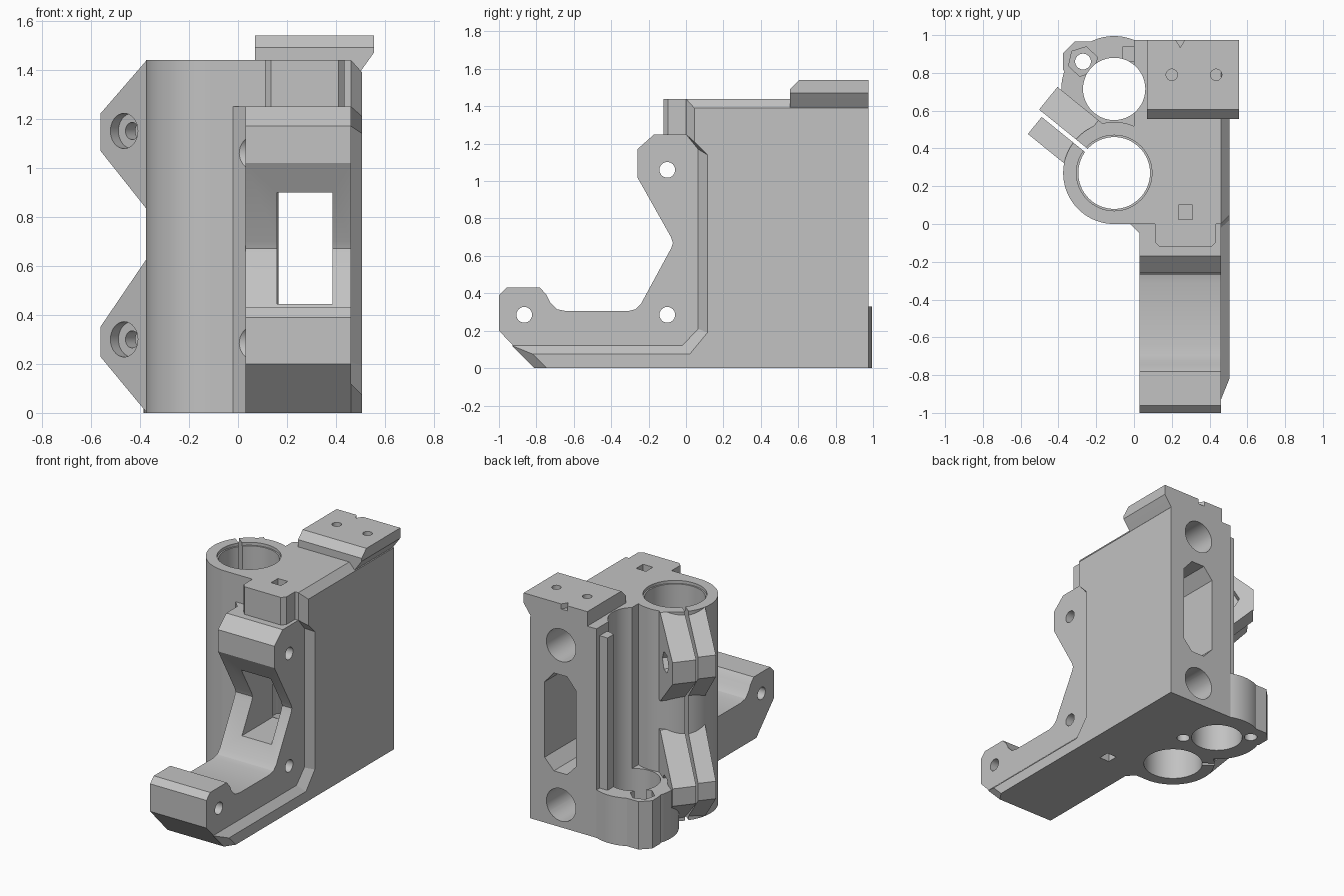
import bpy, bmesh, math
from mathutils import Matrix, Vector

old = bpy.data.objects.get("Cube")
if old:
    bpy.data.objects.remove(old)

grey = bpy.data.materials.new("printed grey")
grey.use_nodes = True
colour = (0.54, 0.54, 0.54, 1)
grey.diffuse_color = colour
grey.node_tree.nodes["Principled BSDF"].inputs["Base Color"].default_value = colour

TUBE = Vector((-0.105, 0.27))
NUT = Vector((-0.105, 0.715))
H = 1.44
GAP = 0.011
# Clamp frame: local x runs outward along the slit, local y towards the front
CLAMP = Matrix.Translation((*TUBE, 0)) @ Matrix.Rotation(math.radians(141), 4, 'Z')


def loft(name, ring_a, ring_b, matrix=None):
    bm = bmesh.new()
    a = [bm.verts.new(p) for p in ring_a]
    b = [bm.verts.new(p) for p in ring_b]
    bm.faces.new(a)
    bm.faces.new(b)
    for i in range(len(a)):
        j = (i + 1) % len(a)
        bm.faces.new((a[i], a[j], b[j], b[i]))
    bmesh.ops.recalc_face_normals(bm, faces=bm.faces)
    if matrix:
        bm.transform(matrix)
    mesh = bpy.data.meshes.new(name)
    bm.to_mesh(mesh)
    bm.free()
    ob = bpy.data.objects.new(name, mesh)
    bpy.context.collection.objects.link(ob)
    mesh.materials.append(grey)
    return ob


def place(p, axis, h):
    return {'X': (h, p[0], p[1]), 'Y': (p[0], h, p[1]), 'Z': (p[0], p[1], h)}[axis]


def prism(name, pts, axis, lo, hi, matrix=None):
    return loft(name, [place(p, axis, lo) for p in pts], [place(p, axis, hi) for p in pts], matrix)


def rod(name, centre, r, axis, lo, hi, n=48, matrix=None, turn=0):
    ring = [(centre[0] + r * math.cos(turn + i * math.tau / n),
             centre[1] + r * math.sin(turn + i * math.tau / n)) for i in range(n)]
    return prism(name, ring, axis, lo, hi, matrix)


def box(name, x, y, z, matrix=None):
    return prism(name, [(x[0], y[0]), (x[1], y[0]), (x[1], y[1]), (x[0], y[1])], 'Z', *z, matrix)


def cut(target, tools):
    bpy.context.view_layer.objects.active = target
    for tool in tools:
        mod = target.modifiers.new("cut", 'BOOLEAN')
        mod.operation, mod.solver, mod.object = 'DIFFERENCE', 'EXACT', tool
        bpy.ops.object.modifier_apply(modifier=mod.name)


# Cutters for the bores and the clamp
bore = rod("bearing_bore", TUBE, 0.19, 'Z', -0.1, 1.6, 72)
lead_in = rod("bearing_lead_in", TUBE, 0.2, 'Z', H - 0.02, 1.7, 72)
slit = box("clamp_slit", (0.1, 0.4), (-GAP, GAP), (-0.2, 1.8), CLAMP)
nut_bore = rod("nut_bore", NUT, 0.165, 'Z', -0.1, 1.6)
nut_trap = rod("nut_trap", (-0.27, 0.86), 0.08, 'Z', 0.22, 0.5, 6, turn=0.3)
lug_hole = rod("lug_screw_hole", (-0.27, 0.86), 0.042, 'Z', -0.1, 0.6, 24)
inner_hole = rod("inner_screw_hole", (0.06, 0.57), 0.042, 'Z', -0.1, 0.34, 24)
head_cuts, nut_cuts = [], []
for z in (0.3, 1.15):
    screw = rod("clamp_screw", (0.36, z), 0.035, 'Y', -0.3, 0.3, 24, CLAMP)
    head_cuts.append([screw, rod("clamp_head_recess", (0.36, z), 0.072, 'Y', 0.075, 0.4, 32, CLAMP)])
    nut_cuts.append([screw, rod("clamp_nut_recess", (0.36, z), 0.07, 'Y', -0.4, -0.11, 6, CLAMP)])

# Cutters for the block and the arm
window = prism("belt_window", [(0.16, 0.445), (0.385, 0.445), (0.385, 0.9), (0.16, 0.9)], 'Y', -0.5, 1.1)
pocket = prism("rear_pocket", [(0.155, 0.45), (0.225, 0.375), (0.325, 0.375), (0.395, 0.45),
                               (0.395, 0.97), (0.325, 1.05), (0.225, 1.05), (0.155, 0.97)], 'Y', 0.15, 1.2)
sockets = [rod("rod_socket", (0.27, z), 0.112, 'Y', 0.12, 1.1, 40) for z in (0.155, 1.255)]
slots = [box("tension_slot", (0.235, 0.31), (0.025, 0.1), z) for z in ((1.25, 1.6), (-0.1, 0.2))]
mounts = [rod("mount_hole", spot, 0.042, 'X', -0.3, 0.6, 24)
          for spot in ((-0.865, 0.285), (-0.1, 0.285), (-0.1, 1.06))]
recesses = [rod("mount_recess", (-0.1, z), 0.075, 'X', -0.2, 0.031, 32) for z in (0.285, 1.06)]
cap_holes = [rod("cap_hole", (x, 0.79), 0.03, 'Z', 1.42, 1.7, 24) for x in (0.2, 0.435)]
notch = prism("cap_notch", [(0.205, 1.0), (0.245, 0.935), (0.285, 1.0)], 'Z', 1.505, 1.7)
cap_bevel = prism("cap_bevel", [(0.5, 1.435), (0.605, 1.54), (0.605, 1.6), (0.5, 1.6)], 'X', 0, 0.7)
cutters = [bore, lead_in, slit, nut_bore, nut_trap, lug_hole, inner_hole, window, pocket, notch, cap_bevel,
           *sockets, *slots, *mounts, *recesses, *cap_holes]
cutters += {tool for group in head_cuts + nut_cuts for tool in group}

# Main block
block = box("main_block", (0.0, 0.46), (0, 0.975), (0, H))
cut(block, [bore, lead_in, nut_bore, inner_hole, window, pocket, *sockets, *slots])

# Split bearing tube and the web joining it to the block
tube = rod("bearing_tube", TUBE, 0.27, 'Z', 0, H, 72)
cut(tube, [bore, lead_in, slit])
tube_web = box("tube_web", (-0.105, 0.03), (0, 0.52), (0, H))
cut(tube_web, [bore, lead_in])
front_web = prism("front_web", [(-0.02, 0.01), (-0.02, 0), (0.03, -0.05), (0.06, -0.05), (0.06, 0.01)],
                  'Z', 0, 1.25)
cut(front_web, recesses)

# Front arm with its swept inner corner
arm = prism("front_arm", [(-1, 0.2), (-1, 0.39), (-0.96, 0.43), (-0.78, 0.43), (-0.745, 0.39),
                          (-0.725, 0.35), (-0.69, 0.315), (-0.64, 0.305), (-0.31, 0.305), (-0.27, 0.315),
                          (-0.24, 0.345), (-0.08, 0.64), (-0.07, 0.67), (-0.08, 0.70), (-0.26, 1.02),
                          (-0.26, 1.17), (-0.17, 1.25), (0.02, 1.25), (0.02, 0), (-0.81, 0)], 'X', 0.03, 0.46)
cut(arm, [window, *mounts, *recesses])

# Bevelled side plate
inner = [(-0.93, 0.12), (-0.02, 0.12), (0.065, 0.21), (0.065, 1.17), (0, 1.25),
         (0, H), (0.975, H), (0.975, 0), (-0.81, 0)]
outer = [(-0.82, 0.075), (0.02, 0.075), (0.115, 0.19), (0.115, 1.14), (0.045, 1.21),
         (0.045, 1.39), (0.975, 1.39), (0.975, 0), (-0.745, 0)]
loft("side_plate", [(0.46, *p) for p in inner], [(0.505, *p) for p in outer])

# Top nub with bevelled corners
prism("top_nub", [(0.11, 0.01), (0.11, -0.095), (0.135, -0.12), (0.41, -0.12), (0.435, -0.095), (0.435, 0.01)],
      'Z', 1.2, H)

# Top cap, bevelled below its overhang and along its front edge
cap = prism("top_cap", [(0.07, 1.38), (0.49, 1.38), (0.505, 1.4), (0.555, 1.47), (0.555, 1.54), (0.07, 1.54)],
            'Y', 0.555, 0.975)
cut(cap, [cap_bevel, notch, *cap_holes])

# Nut base, its lug, web and the rib above
base = rod("nut_base", NUT, 0.28, 'Z', 0, 0.33, 64)
cut(base, [bore, nut_bore, lug_hole, nut_trap, inner_hole])
lug = rod("nut_lug", (-0.27, 0.86), 0.115, 'Z', 0, 0.33, 8, turn=math.pi / 8)
cut(lug, [nut_bore, lug_hole, nut_trap])
base_web = box("nut_base_web", (-0.105, 0.05), (0.5, 0.975), (0, 0.29))
cut(base_web, [nut_bore, inner_hole])
rib = box("rear_rib", (-0.06, 0.02), (0.86, 0.94), (0.2, 1.38))
cut(rib, [nut_bore])

# Two clamp tabs, each in a front and a rear half beside the slit
for i, (bottom, low, high, top) in enumerate(((0, 0.23, 0.35, 0.63), (0.83, 1.07, 1.22, H))):
    for name, near, far, end, tools in (("front_clamp_tab", GAP, 0.127, 0.485, head_cuts[i]),
                                        ("rear_clamp_tab", -GAP, -0.165, 0.52, nut_cuts[i])):
        outline = [(0.2, bottom), (0.24, bottom), (end, low), (end, high), (0.24, top), (0.2, top)]
        cut(prism(name, outline, 'Y', near, far, CLAMP), tools)

for tool in cutters:
    bpy.data.objects.remove(tool)

# Smooth the round walls, keep the edges sharp
bpy.ops.object.select_all(action='DESELECT')
for ob in bpy.context.collection.objects:
    if ob.type == 'MESH':
        ob.select_set(True)
bpy.context.view_layer.objects.active = block
bpy.ops.object.shade_smooth_by_angle(angle=math.radians(25))
